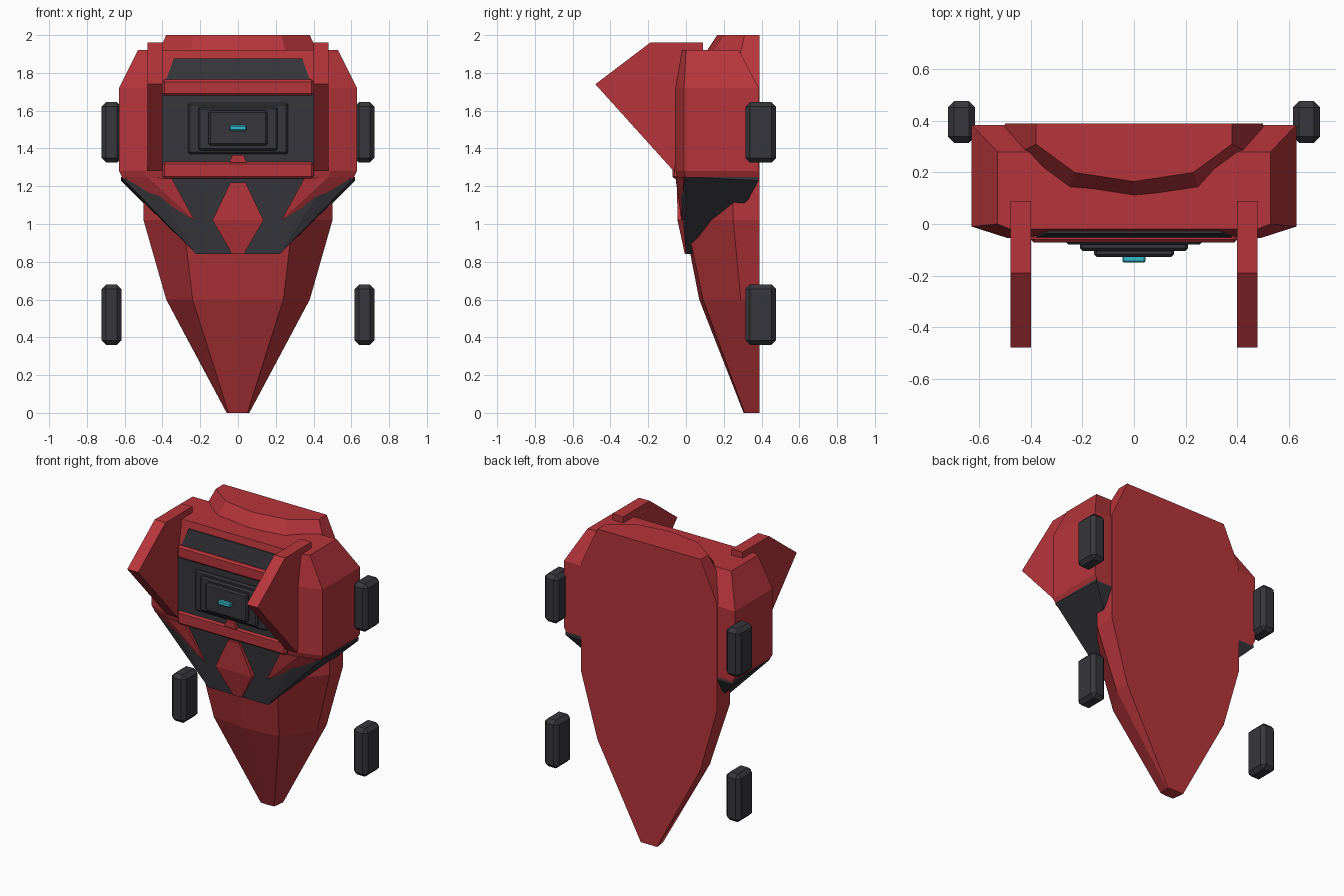
import bpy
import bmesh

cube = bpy.data.objects.get("Cube")
if cube:
    bpy.data.objects.remove(cube, do_unlink=True)


def material(name, color):
    m = bpy.data.materials.new(name)
    m.use_nodes = True
    m.diffuse_color = (*color, 1)
    m.node_tree.nodes["Principled BSDF"].inputs["Base Color"].default_value = (*color, 1)
    return m


RED = material("armour red", (0.47, 0.036, 0.044))
DARK = material("charcoal", (0.038, 0.037, 0.045))
CYAN = material("light cyan", (0.035, 0.5, 0.62))


def finish(name, bm, mat, bevel=0):
    bmesh.ops.recalc_face_normals(bm, faces=bm.faces)
    mesh = bpy.data.meshes.new(name)
    bm.to_mesh(mesh)
    bm.free()
    mesh.materials.append(mat)
    obj = bpy.data.objects.new(name, mesh)
    bpy.context.collection.objects.link(obj)
    if bevel:
        mod = obj.modifiers.new("edge chamfer", "BEVEL")
        mod.width = bevel
        mod.segments = 1
    return obj


def loft(name, sections, mat):
    """Join (z, half outline) sections; each half outline runs back to front."""
    bm = bmesh.new()
    rings = []
    for z, half in sections:
        ring = half + [(-x, y) for x, y in reversed(half) if x > 0]
        rings.append([bm.verts.new((x, y, z)) for x, y in ring])
    n = len(rings[0])
    for a, b in zip(rings, rings[1:]):
        for i in range(n):
            j = (i + 1) % n
            bm.faces.new((a[i], a[j], b[j], b[i]))
    bm.faces.new(rings[0])
    bm.faces.new(rings[-1])
    return finish(name, bm, mat)


def hull(name, points, mat, both=False):
    """Convex solid round the points, optionally made symmetric in x."""
    bm = bmesh.new()
    if both:
        points = points + [(-x, y, z) for x, y, z in points]
    for p in points:
        bm.verts.new(p)
    out = bmesh.ops.convex_hull(bm, input=bm.verts)
    loose = [v for v in out["geom_interior"] if isinstance(v, bmesh.types.BMVert)]
    bmesh.ops.delete(bm, geom=loose, context="VERTS")
    bmesh.ops.dissolve_limit(bm, angle_limit=0.01, verts=bm.verts, edges=bm.edges)
    return finish(name, bm, mat)


def box(name, x, y, z, mat, bevel=0):
    bm = bmesh.new()
    bmesh.ops.create_cube(bm, size=1)
    for v in bm.verts:
        for axis, (lo, hi) in enumerate((x, y, z)):
            v.co[axis] = hi if v.co[axis] > 0 else lo
    return finish(name, bm, mat, bevel)


# Tapered back shield
def shield_section(z, half, side_y, ridge_x, ridge_y, front_y):
    return z, [(half, 0.39), (half, side_y), (ridge_x, ridge_y), (0, front_y)]


loft("back_shield", [
    shield_section(0, 0.06, 0.38, 0.05, 0.31, 0.305),
    shield_section(0.6, 0.38, 0.29, 0.24, 0.09, 0.07),
    shield_section(1.02, 0.5, 0.25, 0.29, 0.0, -0.012),
    shield_section(1.74, 0.5, 0.25, 0.29, 0.02, -0.005),
    shield_section(2.0, 0.38, 0.31, 0.23, 0.2, 0.165),
], RED)


# Chest housing with chamfered corners
def housing_section(z, half, back, side, corner, front):
    return z, [(half, back), (half, side), (corner, front)]


loft("chest_housing", [
    housing_section(1.24, 0.61, 0.385, 0.0, 0.48, -0.045),
    housing_section(1.28, 0.63, 0.385, -0.01, 0.49, -0.055),
    housing_section(1.72, 0.63, 0.385, -0.01, 0.49, -0.055),
    housing_section(1.92, 0.53, 0.28, 0.0, 0.48, -0.02),
], RED)

# Dark lower skirt
hull("lower_skirt", [
    (0.62, 0.0, 1.25), (0.62, 0.385, 1.25), (0.62, 0.385, 1.23),
    (0.48, -0.035, 1.25), (0.52, 0.33, 1.13),
    (0.22, 0.0, 0.84), (0.22, 0.03, 0.84),
], DARK, both=True)

# Red plates on the skirt
hull("centre_diamond", [
    (x, y + d, z) for d in (0, 0.04)
    for x, y, z in ((0.04, -0.048, 1.22), (0.135, -0.045, 1.02), (0.03, -0.006, 0.84))
], RED, both=True)
for side, label in ((1, "left"), (-1, "right")):
    hull(label + "_skirt_wedge", [
        (side * x, y + d, z) for d in (0, 0.04)
        for x, y, z in ((0.61, -0.012, 1.25), (0.48, -0.055, 1.25),
                        (0.35, -0.055, 1.24), (0.23, -0.025, 1.02))
    ], RED)

    # Upright side fin
    hull(label + "_fin", [
        (side * x, y, z) for x in (0.4, 0.48)
        for y, z in ((-0.48, 1.74), (-0.19, 1.96), (0.09, 1.96), (0.09, 1.88), (-0.065, 1.28))
    ], RED)

    # Mounting clips
    xs = sorted((side * 0.617, side * 0.722))
    for level, z in (("lower", 0.36), ("upper", 1.325)):
        box(f"{label}_{level}_clip", xs, (0.315, 0.477), (z, z + 0.32), DARK, 0.024)

# Front panel and its frame bars
box("front_panel", (-0.4, 0.4), (-0.061, 0.0), (1.32, 1.69), DARK)
box("upper_bar", (-0.4, 0.4), (-0.072, 0.0), (1.68, 1.765), RED, 0.012)
box("lower_bar", (-0.4, 0.4), (-0.072, 0.0), (1.24, 1.33), RED, 0.012)
hull("upper_window", [
    (x, y + d, z) for d in (0, 0.04)
    for x, y, z in ((0.38, -0.053, 1.765), (0.34, -0.036, 1.875))
], DARK, both=True)
hull("panel_tab", [
    (x, y, z) for y in (-0.082, -0.05) for x, z in ((0.045, 1.325), (0.03, 1.365))
], RED, both=True)

# Stepped plates carrying the light
for name, half, front, low, high in (
    ("outer_step", 0.265, -0.08, 1.37, 1.64),
    ("middle_step", 0.21, -0.104, 1.39, 1.62),
    ("inner_step", 0.155, -0.128, 1.415, 1.6),
):
    box(name, (-half, half), (front, -0.04), (low, high), DARK, 0.01)
box("light", (-0.045, 0.045), (-0.15, -0.12), (1.493, 1.523), CYAN, 0.006)
